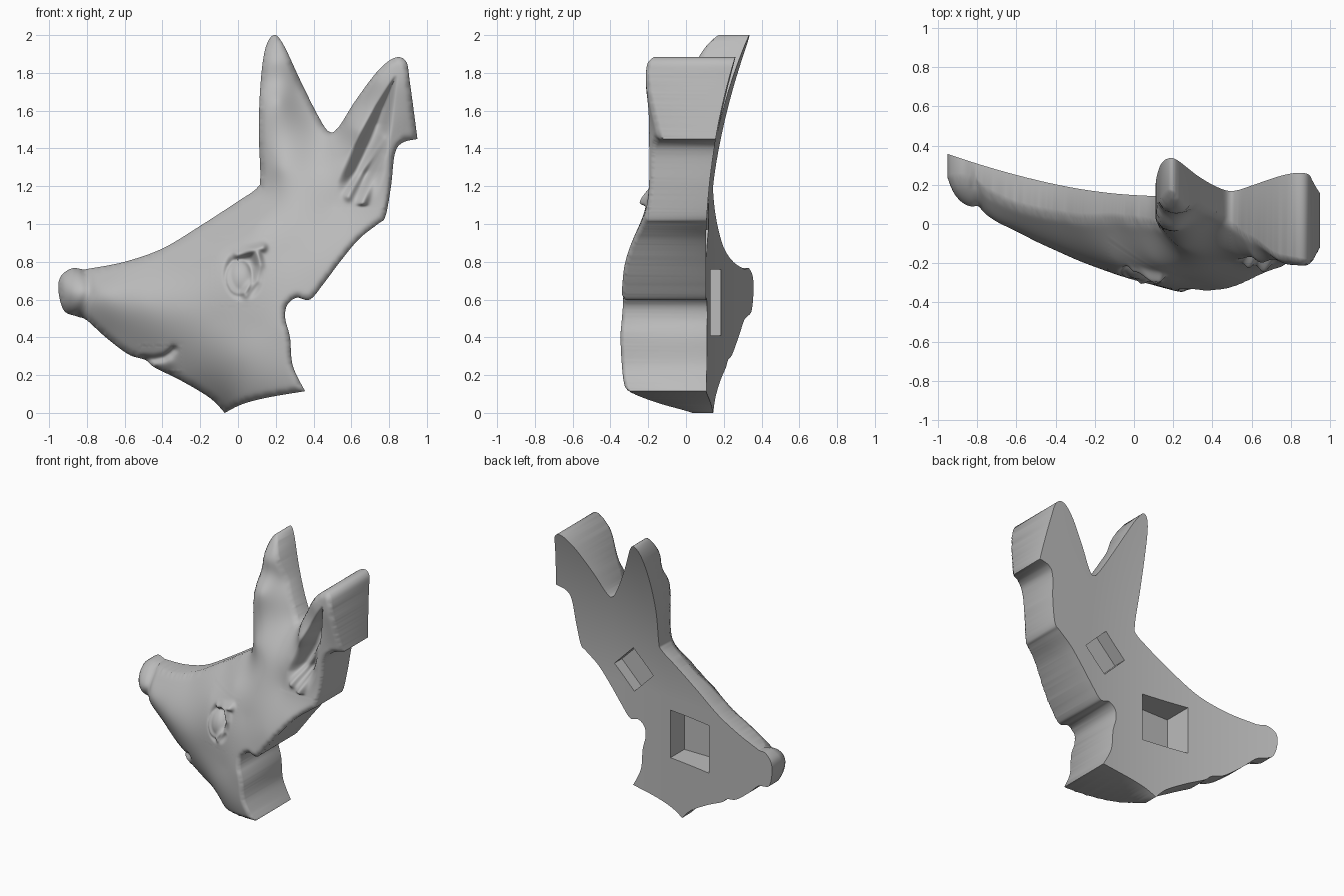
import bpy, bmesh, math
from mathutils import Vector as V, kdtree, geometry

if "Cube" in bpy.data.objects:
    bpy.data.objects.remove(bpy.data.objects["Cube"])

# Silhouette (x, z); a repeated point makes a sharp corner
OUTLINE = [(-.95, .64), (-.94, .72), (-.88, .765), (-.82, .76), (-.78, .765), (-.6, .8), (-.4, .87),
           (-.2, .99), (0, 1.12), (.1, 1.19), (.118, 1.25), (.11, 1.5), (.12, 1.75), (.145, 1.93),
           (.19, 2), (.24, 1.95), (.33, 1.76), (.42, 1.58), (.48, 1.49), (.53, 1.51), (.62, 1.65),
           (.74, 1.81), (.83, 1.88), (.89, 1.86), (.91, 1.75), (.95, 1.45), (.95, 1.45), (.87, 1.43),
           (.83, 1.37), (.81, 1.2), (.78, 1.04), (.74, 1), (.64, .92), (.54, .8), (.45, .68), (.38, .6),
           (.31, .61), (.26, .57), (.25, .5), (.275, .4), (.29, .25), (.355, .115), (.355, .115),
           (.15, .08), (.02, .045), (-.07, 0), (-.07, 0), (-.15, .08), (-.3, .17), (-.44, .24),
           (-.49, .28), (-.58, .31), (-.7, .4), (-.8, .49), (-.85, .51), (-.92, .54)]

# Front relief control points (x, z, y)
FACE = [(-.94, .64, .16), (-.87, .64, .1), (-.78, .76, .17), (-.4, .86, .04), (-.1, 1.02, 0),
        (.1, 1.17, -.01), (-.7, .62, .01), (-.5, .58, -.09), (-.3, .55, -.18), (-.1, .5, -.25),
        (.1, .45, -.31), (.25, .45, -.35), (.4, .62, -.345), (.45, .8, -.32), (.6, .92, -.28),
        (.76, 1.04, -.22), (.34, .13, -.33), (.27, .35, -.35), (0, .3, -.27), (-.07, .01, 0),
        (.15, .09, -.26), (0, .05, -.14), (-.3, .18, -.02), (-.48, .28, .04), (-.7, .41, .12),
        (-.85, .52, .15)]
EARS = [(-.1, .85, -.18), (.1, 1, -.18), (.3, 1.1, -.195), (.5, 1.1, -.2), (.25, .85, -.275),
        (.22, 1.3, -.11), (.12, 1.3, 0), (.42, 1.35, -.09), (.5, 1.5, .0), (.33, 1.73, .09),
        (.19, 1.98, .14), (.2, 1.86, .055), (.21, 1.65, -.03), (.14, 1.75, .07), (.62, 1.5, -.18),
        (.75, 1.75, -.195), (.86, 1.86, -.205), (.9, 1.65, -.195), (.94, 1.46, -.15),
        (.82, 1.43, -.19), (.7, 1.2, -.2), (.54, 1.3, -.17), (.62, 1.63, -.1)]


def smooth_loop(pts, step):
    """Closed Catmull-Rom curve with even samples."""
    out, n = [], len(pts)
    for i in range(n):
        a, b, c, d = (V(pts[(i + k) % n]) for k in (-1, 0, 1, 2))
        length = (c - b).length
        if length < 1e-6:
            continue
        m = max(2, round(length / step))
        for j in range(m):
            t = j / m
            out.append(b + .5 * t * ((c - a) + t * ((2*a - 5*b + 4*c - d) + t * (3*b - a - 3*c + d))))
    return out


def kernel(r2):
    return r2 * math.log(r2) if r2 > 1e-12 else 0


def thin_plate(pts):
    """Smooth surface through scattered heights."""
    n = len(pts)
    rows = [[kernel((p[0]-q[0])**2 + (p[1]-q[1])**2) + (.002 if p is q else 0) for q in pts]
            + [1, p[0], p[1], p[2]] for p in pts]
    for f in (lambda p: 1, lambda p: p[0], lambda p: p[1]):
        rows.append([f(p) for p in pts] + [0, 0, 0, 0])
    size = n + 3
    for i in range(size):
        k = max(range(i, size), key=lambda r: abs(rows[r][i]))
        rows[i], rows[k] = rows[k], rows[i]
        for r in range(size):
            if r != i and rows[r][i]:
                f = rows[r][i] / rows[i][i]
                rows[r] = [u - f * v for u, v in zip(rows[r], rows[i])]
    w = [rows[i][size] / rows[i][i] for i in range(size)]
    return lambda x, z: sum(w[i] * kernel((x-q[0])**2 + (z-q[1])**2)
                            for i, q in enumerate(pts)) + w[n] + w[n+1]*x + w[n+2]*z


def stroke(p, path, width):
    """Soft ridge along a path, 1 at its middle."""
    best = 9
    for a, b in zip(path, path[1:]):
        a, b = V(a), V(b)
        t = min(1, max(0, (p - a).dot(b - a) / (b - a).length_squared))
        best = min(best, (p - a - t * (b - a)).length)
    return math.exp(-(best / width) ** 2)


def ramp(t):
    t = min(1, max(0, t))
    return t * t * (3 - 2 * t)


def x_at(path, z):
    for (xa, za), (xb, zb) in zip(path, path[1:]):
        if za <= z <= zb:
            return xa + (xb - xa) * (z - za) / (zb - za)
    return None


EAR_LEFT = [(.51, 1.1), (.52, 1.22), (.6, 1.41), (.72, 1.62), (.83, 1.78)]
EAR_RIGHT = [(.74, 1.1), (.785, 1.28), (.815, 1.5), (.84, 1.78)]
EAR_FOLDS = [[(.58, 1.15), (.67, 1.3), (.77, 1.45)], [(.66, 1.1), (.71, 1.23), (.78, 1.34)]]
NOSE_SEAM = [(-.8, .78), (-.785, .64), (-.84, .5)]
MOUTH = [(-.5, .285), (-.44, .285), (-.39, .295), (-.36, .315), (-.34, .335)]
LID = [(.1, .85), (.11, .78), (.095, .7), (.04, .63)]
BROW = [(.0, .835), (.06, .855), (.13, .875)]


def details(p):
    """Carved features; positive goes into the head."""
    x, z = p
    y = 0
    if x < -.7:
        y += .025 * stroke(p, NOSE_SEAM, .025)
    if -.6 < x < -.2 and z < .45:
        y += .035 * stroke(p, MOUTH, .018) - .015 * stroke(p, [(-.45, .25), (-.37, .265)], .035)
    if -.15 < x < .25 and .5 < z < 1:
        # eye socket, ball, lid and brow
        y += .05 * ramp((1 - math.hypot((x - .03) / .115, (z - .735) / .15)) * 2.2)
        ball = 1 - ((x - .005) / .07) ** 2 - ((z - .715) / .095) ** 2
        y -= .05 * math.sqrt(max(0, ball))
        y -= .045 * max(stroke(p, LID, .022), stroke(p, BROW, .022))
    left, right = x_at(EAR_LEFT, z), x_at(EAR_RIGHT, z)
    if left is not None and left < x < right:
        # ear hollow: steep inner wall, floor rising outward, two folds
        wide = right - left
        inner = ramp((x - left) / (.45 * wide)) * ramp((right - x) / (.5 * wide))
        y += .14 * min(1, wide / .15) * inner * ramp((z - 1.12) / .16)
        y -= sum(.05 * stroke(p, f, .024) for f in EAR_FOLDS) * inner
    return y


def back(x, z):
    return .105 + .12 * max(0, .5 - x) ** 2 + (.172 - .03 * x) * max(0, z - .85) ** 2


# Flat triangulation of the silhouette, finer at the eye, ear hollow and mouth
FINE = [(-.13, .19, .57, .93), (.49, .86, 1.08, 1.8), (-.52, -.3, .22, .36)]


def in_fine(x, z):
    return any(a < x < b and c < z < d for a, b, c, d in FINE)


loop = smooth_loop(OUTLINE, .01)[::-1]
rim = kdtree.KDTree(len(loop))
for i, p in enumerate(loop):
    rim.insert((p.x, p.y, 0), i)
rim.balance()
pts = list(loop)
for step, fine in ((.012, False), (.006, True)):
    for j in range(int(2 / step) + 1):
        for i in range(int(2 / step)):
            x, z = -1 + (i + .5 * (j % 2)) * step, j * step
            if in_fine(x, z) == fine and rim.find((x, z, 0))[2] > .006:
                pts.append(V((x, z)))
flat, _, tris, *_ = geometry.delaunay_2d_cdt(pts, [], [list(range(len(loop)))], 1, 1e-6)

# Raise the front, curve the back and wall the rim
surface = thin_plate(FACE + EARS)
bm = bmesh.new()
front_v, back_v, inside = {}, {}, []
for i in {i for t in tris for i in t}:
    p = flat[i]
    d = rim.find((p.x, p.y, 0))[2]
    r = .08 if p.x < -.8 else .035
    k = 1 - min(1, d / r)
    by = back(p.x, p.y)
    y = surface(p.x, p.y) + r * .8 * (1 - math.sqrt(1 - k * k)) + details(p)
    front_v[i] = bm.verts.new((p.x, min(y, by - .02), p.y))
    back_v[i] = bm.verts.new((p.x, by, p.y))
    if d > .004:
        inside.append(front_v[i])
sides = {(t[k], t[(k + 1) % 3]) for t in tris for k in range(3)}
for t in tris:
    bm.faces.new([front_v[i] for i in t])
    bm.faces.new([back_v[i] for i in reversed(t)])
for a, b in sides:
    if (b, a) not in sides:
        bm.faces.new((front_v[b], front_v[a], back_v[a], back_v[b]))
for _ in range(3):
    bmesh.ops.smooth_vert(bm, verts=inside, factor=.5, use_axis_y=True)
mesh = bpy.data.meshes.new("animal_head")
bm.to_mesh(mesh)
bm.free()
head = bpy.data.objects.new("animal_head", mesh)
bpy.context.collection.objects.link(head)

grey = bpy.data.materials.new("plain_grey")
grey.use_nodes = True
grey.diffuse_color = (.5, .5, .5, 1)
grey.node_tree.nodes["Principled BSDF"].inputs["Base Color"].default_value = (.5, .5, .5, 1)
mesh.materials.append(grey)


# Mounting pockets in the back
def pocket(name, x, z, size, floor, turn):
    bpy.ops.mesh.primitive_cube_add(size=1, location=(x, floor + .25, z), rotation=(0, turn, 0))
    cutter = bpy.context.object
    cutter.scale = (size, .5, size)
    cutter.hide_render = True
    cutter.data.materials.append(grey)
    mod = head.modifiers.new(name, 'BOOLEAN')
    mod.operation, mod.solver, mod.object = 'DIFFERENCE', 'EXACT', cutter
    bpy.context.view_layer.objects.active = head
    bpy.ops.object.modifier_apply(modifier=name)
    bpy.data.objects.remove(cutter)


pocket("eye_pocket", -.14, .585, .35, -.03, 0)
pocket("ear_pocket", .345, .97, .23, .02, math.radians(45))

bpy.ops.object.select_all(action='DESELECT')
head.select_set(True)
bpy.context.view_layer.objects.active = head
bpy.ops.object.shade_smooth_by_angle(angle=math.radians(60))
